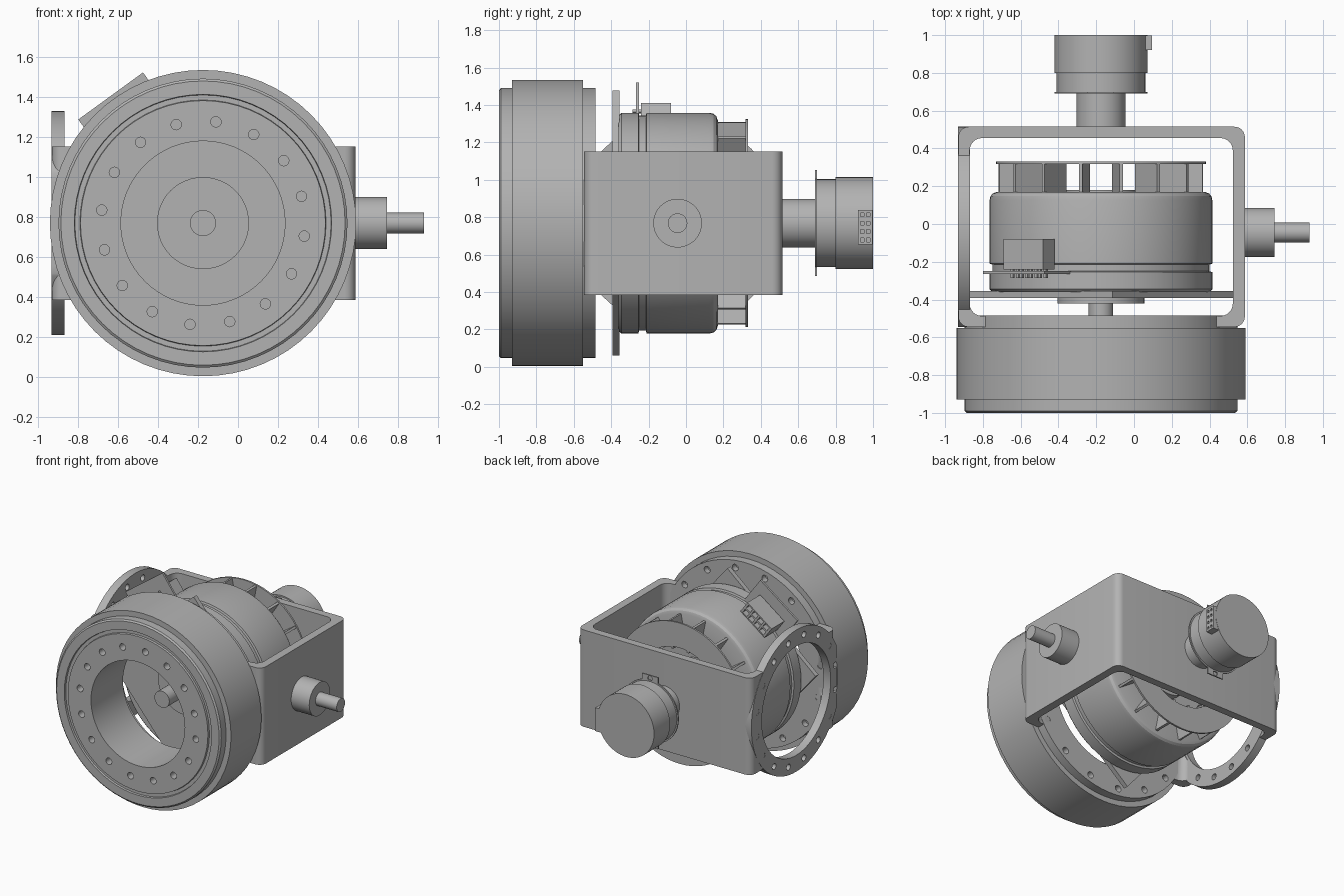
import bpy, bmesh, math
from mathutils import Matrix, Vector

if "Cube" in bpy.data.objects:
    bpy.data.objects.remove(bpy.data.objects["Cube"])

grey = bpy.data.materials.new("plain_grey")
grey.use_nodes = True
grey.diffuse_color = (0.45, 0.45, 0.45, 1)
grey.node_tree.nodes["Principled BSDF"].inputs["Base Color"].default_value = (0.45, 0.45, 0.45, 1)

X, Y, Z = Vector((1, 0, 0)), Vector((0, 1, 0)), Vector((0, 0, 1))
CX, CZ = -0.175, 0.768      # main axis
SY = -0.045                 # side axis
MAIN = Vector((CX, 0, CZ))
SIDE = Vector((0, SY, CZ))


def finish(name, bm):
    bmesh.ops.remove_doubles(bm, verts=bm.verts, dist=1e-5)
    bmesh.ops.recalc_face_normals(bm, faces=bm.faces)
    mesh = bpy.data.meshes.new(name)
    bm.to_mesh(mesh)
    bm.free()
    mesh.materials.append(grey)
    obj = bpy.data.objects.new(name, mesh)
    bpy.context.collection.objects.link(obj)
    return obj


def smooth(obj):
    bpy.ops.object.select_all(action='DESELECT')
    obj.select_set(True)
    bpy.context.view_layer.objects.active = obj
    bpy.ops.object.shade_smooth_by_angle(angle=math.radians(28))
    return obj


def lathe(name, profile, axis=Y, origin=MAIN, closed=False, steps=64):
    """Spin (radius, height) points about an axis; closed profiles make rings."""
    bm = bmesh.new()
    vs = [bm.verts.new((r, 0, h)) for r, h in profile]
    pairs = list(zip(vs, vs[1:] + vs[:1])) if closed else list(zip(vs, vs[1:]))
    edges = [bm.edges.new(p) for p in pairs]
    bmesh.ops.spin(bm, geom=vs + edges, cent=(0, 0, 0), axis=Z, angle=math.tau, steps=steps)
    rot = Z.rotation_difference(axis).to_matrix().to_4x4()
    bmesh.ops.transform(bm, matrix=Matrix.Translation(origin) @ rot, verts=bm.verts)
    return finish(name, bm)


def rod(name, r, a, b, axis=Y, origin=MAIN, steps=48):
    return lathe(name, [(0, a), (r, a), (r, b), (0, b)], axis, origin, False, steps)


def ring(name, inner, outer, a, b, axis=Y, origin=MAIN):
    return lathe(name, [(inner, a), (outer, a), (outer, b), (inner, b)], axis, origin, True)


def box(name, x, y, z, matrix=Matrix()):
    bm = bmesh.new()
    size = Matrix.Diagonal((x[1] - x[0], y[1] - y[0], z[1] - z[0], 1))
    mid = Matrix.Translation((sum(x) / 2, sum(y) / 2, sum(z) / 2))
    bmesh.ops.create_cube(bm, size=1, matrix=matrix @ mid @ size)
    return finish(name, bm)


def rounded_block(name, x, y, z, radius):
    """Box with its four upright edges rounded."""
    bm = bmesh.new()
    pts = []
    for i, (px, py) in enumerate([(x[1], y[1]), (x[0], y[1]), (x[0], y[0]), (x[1], y[0])]):
        cx = px - math.copysign(radius, px - sum(x) / 2)
        cy = py - math.copysign(radius, py - sum(y) / 2)
        for k in range(7):
            a = math.pi / 2 * (i + k / 6)
            pts.append(bm.verts.new((cx + radius * math.cos(a), cy + radius * math.sin(a), z[0])))
    face = bm.faces.new(pts)
    top = bmesh.ops.extrude_face_region(bm, geom=[face])["geom"]
    bmesh.ops.translate(bm, vec=(0, 0, z[1] - z[0]),
                        verts=[g for g in top if isinstance(g, bmesh.types.BMVert)])
    return finish(name, bm)


def cut(obj, *cutters):
    bpy.context.view_layer.objects.active = obj
    for c in cutters:
        c.hide_render = True
        mod = obj.modifiers.new("cut", 'BOOLEAN')
        mod.operation, mod.object, mod.solver = 'DIFFERENCE', c, 'EXACT'
        bpy.ops.object.modifier_apply(modifier=mod.name)
        bpy.data.objects.remove(c)
    return obj


def hole_circle(count, radius, hole, a, b, axis=Y, origin=MAIN, start=0.0):
    """Cutter made of round pins spaced on a circle."""
    bm = bmesh.new()
    rot = Z.rotation_difference(axis).to_matrix().to_4x4()
    for i in range(count):
        t = start + math.tau * i / count
        place = Matrix.Translation((radius * math.cos(t), radius * math.sin(t), (a + b) / 2))
        bmesh.ops.create_cone(bm, cap_ends=True, segments=16, radius1=hole, radius2=hole,
                              depth=b - a, matrix=Matrix.Translation(origin) @ rot @ place)
    return finish("hole_cutter", bm)


def spun(angle):
    """Local frame on the main axis, turned about y."""
    return Matrix.Translation(MAIN) @ Matrix.Rotation(angle, 4, 'Y')


# Large front bearing with bolt holes on both faces
bearing = lathe("front_bearing", [
    (0.41, -1), (0.612, -1), (0.615, -0.985), (0.64, -0.985), (0.643, -1), (0.71, -1),
    (0.722, -0.99), (0.722, -0.93), (0.765, -0.93), (0.765, -0.55), (0.722, -0.55),
    (0.722, -0.485), (0.5, -0.485), (0.5, -0.6), (0.41, -0.6)], closed=True)
cut(bearing, hole_circle(16, 0.51, 0.026, -1.05, -0.94, start=math.radians(7.3)),
    hole_circle(16, 0.665, 0.026, -0.53, -0.4, start=math.radians(7.3)))
smooth(bearing)

# Rectangular bracket, open at top and bottom
bracket = rounded_block("bracket_frame", (-0.93, 0.587), (-0.545, 0.515), (0.385, 1.15), 0.055)
cut(bracket, rounded_block("inner_cutter", (-0.87, 0.523), (-0.487, 0.455), (0.2, 1.3), 0.065),
    rod("front_hole_cutter", 0.52, -0.7, -0.46),
    rod("side_hole_cutter", 0.45, -1.1, -0.8, X, SIDE))
smooth(bracket)

# Round flange in the bracket's side wall
flange = ring("side_flange", 0.43, 0.56, -0.932, -0.868, X, SIDE)
cut(flange, hole_circle(16, 0.497, 0.024, -1, -0.8, X, SIDE, math.pi / 16),
    box("flange_cutter", (-1.2, -0.5), (-0.9, -0.545), (0, 1.5)))
smooth(flange)

# Stub axle on the other side
smooth(rod("side_axle_collar", 0.13, 0.58, 0.745, X, SIDE))
smooth(rod("side_axle", 0.052, 0.74, 0.93, X, SIDE))

# Motor body with rounded rear shoulder and a seam groove
smooth(lathe("motor_body", [
    (0, -0.36), (0.575, -0.36), (0.59, -0.345), (0.59, -0.255), (0.575, -0.25), (0.575, -0.215),
    (0.59, -0.21), (0.59, 0.125), (0.585, 0.147), (0.572, 0.162), (0.55, 0.17),
    (0.36, 0.17), (0.36, 0.12), (0, 0.12)]))
smooth(rod("motor_front_boss", 0.23, -0.42, -0.38))
smooth(rod("motor_shaft", 0.065, -0.7, -0.4))
smooth(rod("motor_rear_hub", 0.2, 0.1, 0.18))

# Square motor mounting plate, turned to fit between the walls
box("motor_mount_plate", (-0.503, 0.503), (-0.392, -0.355), (-0.503, 0.503),
    spun(math.radians(-40)))

# Cooling fan: radial vanes under a flat rear ring
smooth(ring("fan_ring", 0.36, 0.556, 0.318, 0.332))
for i in range(16):
    box("fan_vane", (0.34, 0.55), (0.16, 0.325), (-0.009, 0.009),
        spun(math.tau * (i + 0.5) / 16))

# Circuit board tab and connector on the motor's upper side
tilt = spun(math.radians(-36))
box("circuit_board", (-0.2, 0.2), (-0.266, -0.25), (0.5, 0.785), tilt)
connector = box("board_connector", (-0.13, 0.13), (-0.24, -0.08), (0.595, 0.7), tilt)
cut(connector, *[box("socket_cutter", (x - 0.022, x + 0.022), (-0.14, 0), (z - 0.018, z + 0.018), tilt)
                 for x in (-0.09, -0.03, 0.03, 0.09) for z in (0.622, 0.672)])
for x in (-0.09, -0.03, 0.03, 0.09):
    for z in (0.622, 0.672):
        box("connector_pin", (x - 0.008, x + 0.008), (-0.285, -0.23), (z - 0.008, z + 0.008), tilt)

# Rear encoder on its neck
smooth(rod("encoder_neck", 0.13, 0.505, 0.7))
smooth(lathe("encoder_body", [(0, 0.695), (0.235, 0.695), (0.235, 0.8), (0.246, 0.8),
                              (0.246, 1), (0, 1)]))
smooth(rod("encoder_plate", 0.246, 0.69, 0.7))
for s in (-1, 1):
    z = sorted((s * 0.2, s * 0.283))
    ear = box("encoder_ear", (-0.07, 0.07), (0.69, 0.7), z, spun(0))
    cut(ear, rod("ear_cutter", 0.02, 0.6, 0.8, Y, MAIN + Z * s * 0.258, 16))
plug = box("encoder_connector", (0.19, 0.27), (0.92, 0.998), (-0.115, 0.07), spun(0))
cut(plug, *[box("plug_cutter", (0.25, 0.3), (y - 0.01, y + 0.01), (z - 0.01, z + 0.01), spun(0))
            for y in (0.943, 0.975) for z in (-0.09, -0.045, 0, 0.045)])
